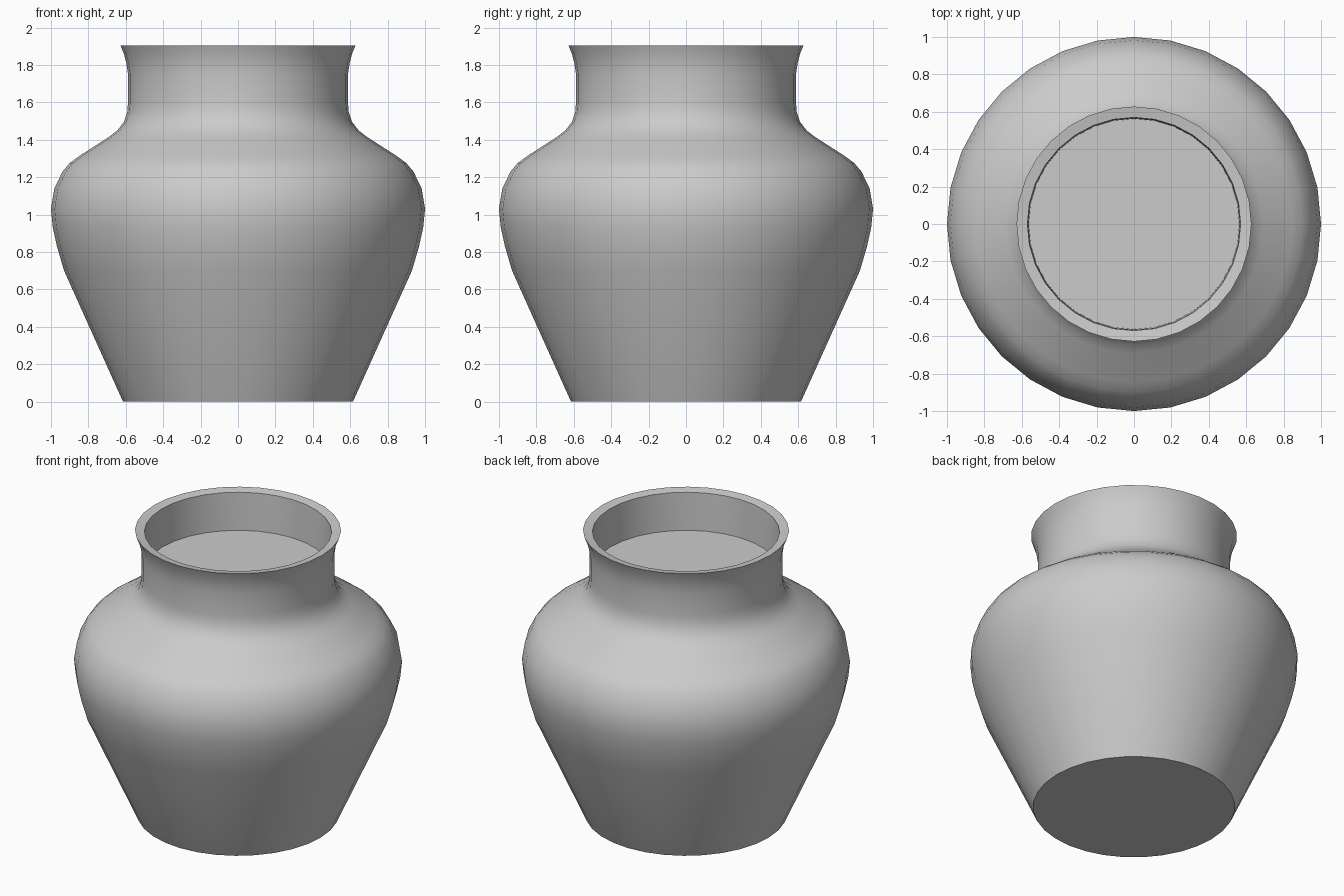
import bpy
import bmesh
from math import radians, sin, cos, tau

cube = bpy.data.objects.get("Cube")
if cube:
    bpy.data.objects.remove(cube, do_unlink=True)

SEGMENTS = 32

clay = bpy.data.materials.new("grey clay")
clay.use_nodes = True
clay.diffuse_color = (0.6, 0.6, 0.6, 1)
clay.node_tree.nodes["Principled BSDF"].inputs["Base Color"].default_value = (0.6, 0.6, 0.6, 1)


def lathe(name, profile, cap_start=False, cap_end=False):
    """Revolve (radius, height) points about z, with optional flat caps."""
    bm = bmesh.new()
    rings = []
    for r, z in profile:
        rings.append([bm.verts.new((r * cos(tau * i / SEGMENTS), r * sin(tau * i / SEGMENTS), z))
                      for i in range(SEGMENTS)])
    for low, high in zip(rings, rings[1:]):
        for i in range(SEGMENTS):
            j = (i + 1) % SEGMENTS
            bm.faces.new((low[i], low[j], high[j], high[i]))
    if cap_start:
        bm.faces.new(rings[0][::-1])
    if cap_end:
        bm.faces.new(rings[-1])
    mesh = bpy.data.meshes.new(name)
    bm.to_mesh(mesh)
    bm.free()
    mesh.materials.append(clay)
    obj = bpy.data.objects.new(name, mesh)
    bpy.context.collection.objects.link(obj)
    bpy.ops.object.select_all(action="DESELECT")
    obj.select_set(True)
    bpy.context.view_layer.objects.active = obj
    bpy.ops.object.shade_smooth_by_angle(angle=radians(35))
    return obj


# Outer wall: tapered foot, rounded belly, shoulder, neck and flared lip
outer = [(0.615, 0), (0.93, 0.70), (0.968, 0.83), (0.99, 0.93), (1.0, 1.03),
         (0.982, 1.14), (0.938, 1.23), (0.90, 1.275), (0.846, 1.315),
         (0.69, 1.415), (0.645, 1.45), (0.61, 1.495), (0.592, 1.55),
         (0.588, 1.60), (0.588, 1.75), (0.597, 1.81), (0.61, 1.86), (0.628, 1.903)]

# Lip slopes gently to the mouth, then the wall drops to the filled level
inner = [(0.57, 1.893), (0.566, 1.77), (0.563, 1.64)]

lathe("jar_body", outer + inner, cap_start=True)
lathe("jar_filling", [(0.563, 1.64)], cap_end=True)
